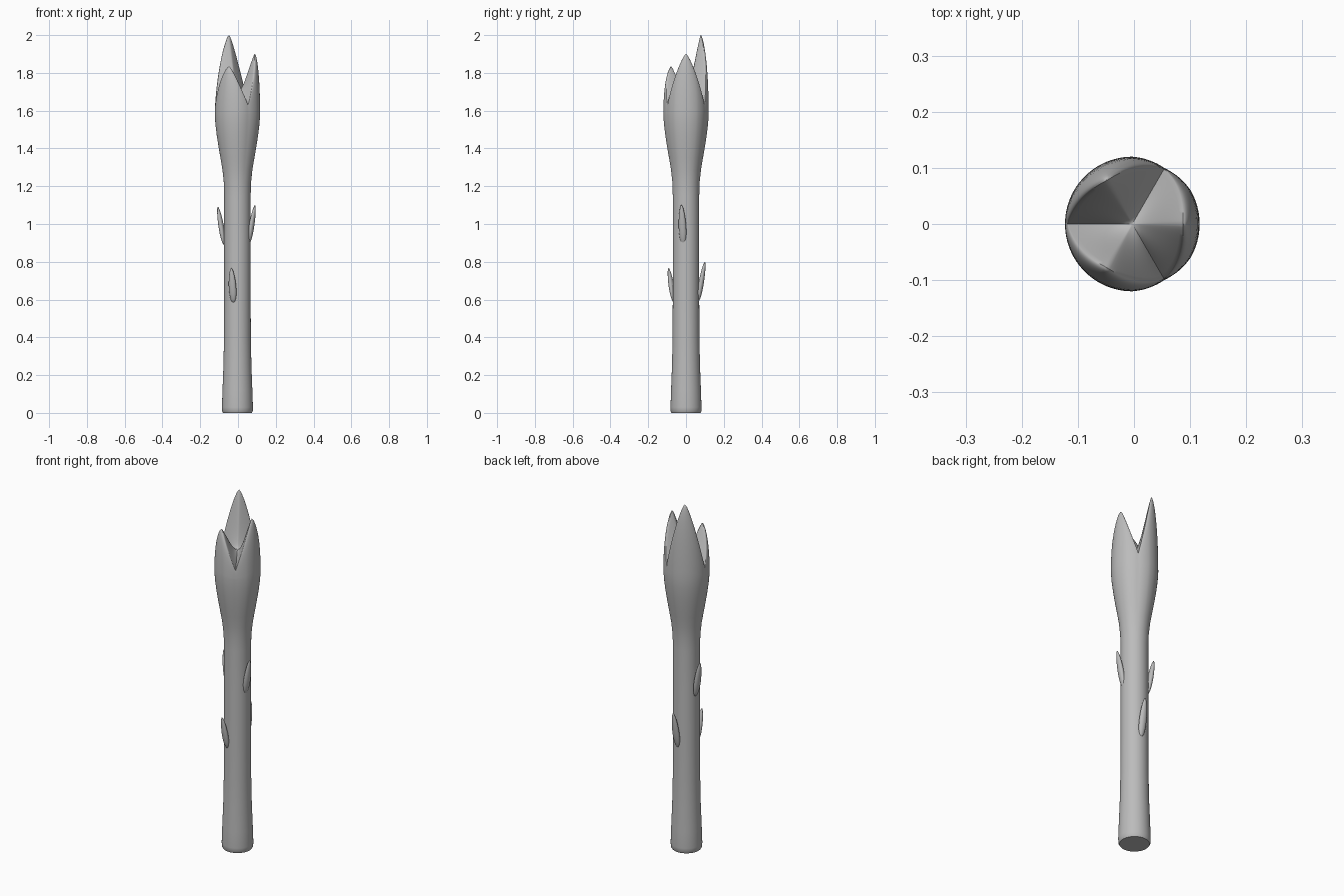
import bpy, bmesh, math
from math import sin, cos, pi, radians
from mathutils import Matrix, Vector

cube = bpy.data.objects.get("Cube")
if cube:
    bpy.data.objects.remove(cube, do_unlink=True)

grey = bpy.data.materials.new("plain_grey")
grey.use_nodes = True
grey.diffuse_color = (0.5, 0.5, 0.5, 1)
grey.node_tree.nodes["Principled BSDF"].inputs["Base Color"].default_value = (0.5, 0.5, 0.5, 1)


def finish(bm, name):
    bmesh.ops.recalc_face_normals(bm, faces=bm.faces)
    mesh = bpy.data.meshes.new(name)
    bm.to_mesh(mesh)
    bm.free()
    mesh.materials.append(grey)
    obj = bpy.data.objects.new(name, mesh)
    bpy.context.collection.objects.link(obj)
    bpy.ops.object.select_all(action='DESELECT')
    obj.select_set(True)
    bpy.context.view_layer.objects.active = obj
    bpy.ops.object.shade_smooth_by_angle(angle=radians(50))
    return obj


# Stalk profile: radius, height, up to where the bud splits
STALK = [(0.076, 0), (0.081, 0.008), (0.082, 0.03), (0.079, 0.12), (0.074, 0.25),
         (0.071, 0.4), (0.07, 0.6), (0.07, 0.9), (0.07, 1.15), (0.072, 1.22),
         (0.079, 1.29), (0.089, 1.35), (0.099, 1.41), (0.108, 1.47), (0.115, 1.53), (0.118, 1.58)]
TIPS = [1.9, 2.0, 1.835]      # petal tip heights, a third of a turn apart
NOTCH, CENTRE = 1.63, 1.70
COLUMNS, OUTER, INNER = 96, 14, 14


def column(angle):
    """Points up the outside, over the petal rim and down to the middle."""
    deg = math.degrees(angle)
    petal = round(deg / 120) % 3
    u = abs((deg + 60) % 120 - 60) / 60
    tip = TIPS[petal]
    rim_z = tip - (tip - NOTCH) * u ** 1.45
    rim_r = 0.09 + 0.024 * u ** 1.5
    groove = 0.005 * max(0, u - 0.5) * 2 * (cos(angle) > 0)
    pts = []
    for r, z in STALK:
        bulge = min(1, max(0, (z - 1.2) / 0.35))
        pts.append((r + bulge * (0.002 - groove), z))
    r0, z0 = pts[-1]
    rim_r = min(rim_r, r0 - 0.003)
    for i in range(1, OUTER + 1):
        a = i / OUTER * pi / 2
        pts.append((rim_r + (r0 - rim_r) * cos(a), z0 + (rim_z - z0) * sin(a)))
    for i in range(1, INNER):
        s = 1 - i / INNER
        f = 0.5 * (s * s + s * s * (3 - 2 * s))
        pts.append((rim_r * s, CENTRE + (rim_z - CENTRE) * f))
    return pts


# Stalk with three-petalled bud
bm = bmesh.new()
cols = []
for k in range(COLUMNS):
    a = 2 * pi * k / COLUMNS
    cols.append([bm.verts.new((r * cos(a) - 0.003, r * sin(a), z)) for r, z in column(a)])
middle = bm.verts.new((-0.003, 0, CENTRE))
for k in range(COLUMNS):
    one, two = cols[k], cols[(k + 1) % COLUMNS]
    for j in range(len(one) - 1):
        bm.faces.new((one[j], two[j], two[j + 1], one[j + 1]))
    bm.faces.new((one[-1], two[-1], middle))
bm.faces.new([c[0] for c in reversed(cols)])
finish(bm, "stalk_and_bud")


# Small pointed scale leaves leaning out from the stalk
def scale_leaf(name, angle, distance, z, half_length):
    bm = bmesh.new()
    bmesh.ops.create_uvsphere(bm, u_segments=20, v_segments=16, radius=1)
    a = radians(angle)
    for v in bm.verts:
        narrow = 1 - 0.2 * v.co.z
        v.co = Vector((v.co.x * 0.014 * narrow, v.co.y * 0.02 * narrow, v.co.z * half_length))
    bm.transform(Matrix.Translation((distance * cos(a), distance * sin(a), z))
                 @ Matrix.Rotation(a, 4, 'Z') @ Matrix.Rotation(radians(10), 4, 'Y'))
    finish(bm, name)


scale_leaf("left_leaf", -15, 0.075, 0.995, 0.107)
scale_leaf("right_leaf", 166, 0.092, 0.99, 0.103)
scale_leaf("front_leaf", 249, 0.083, 0.675, 0.093)
scale_leaf("back_leaf", 84, 0.082, 0.695, 0.107)
